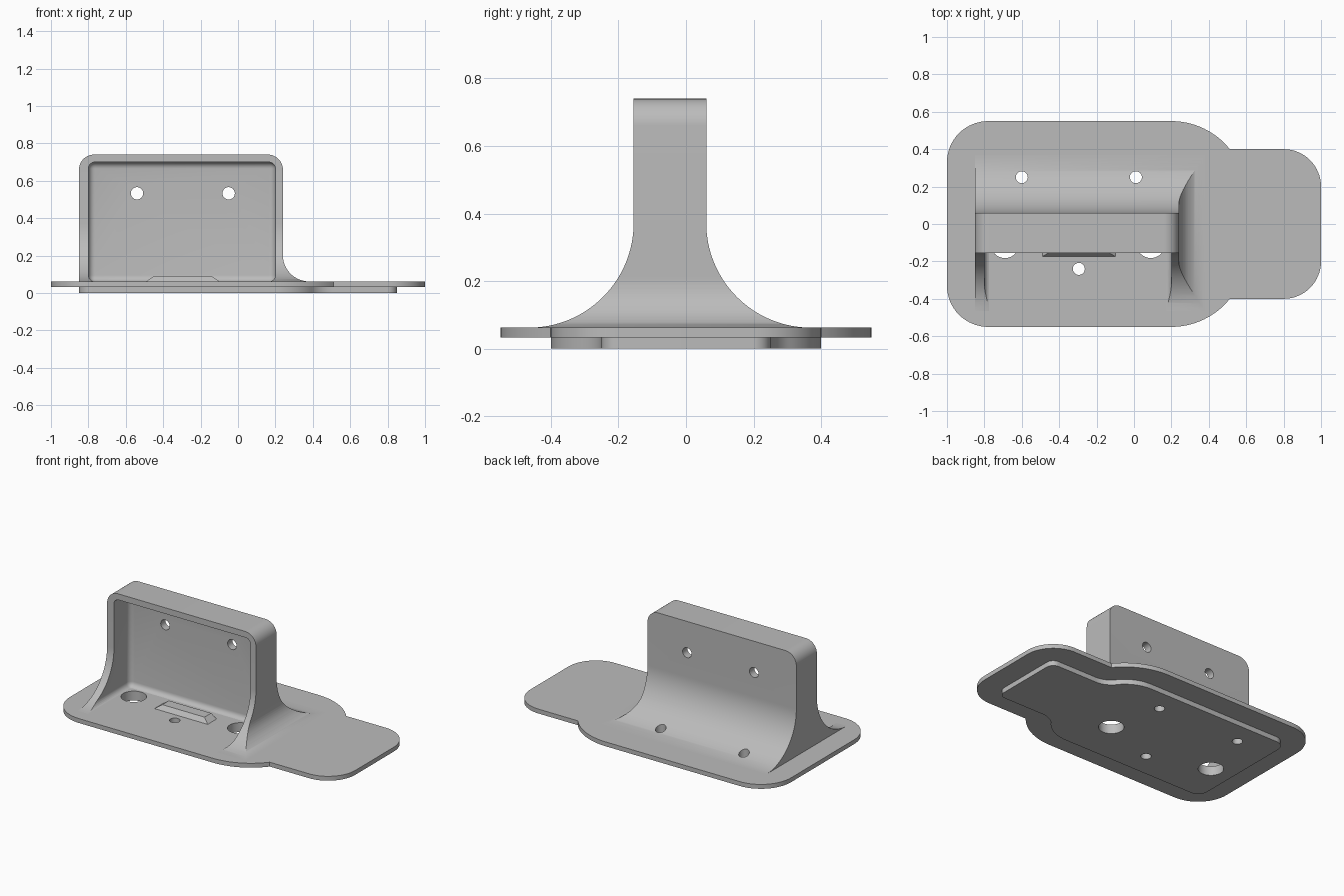
import bpy, bmesh
from math import sin, cos, radians, degrees, atan2

old = bpy.data.objects.get("Cube")
if old:
    bpy.data.objects.remove(old, do_unlink=True)

GREY = (0.5, 0.5, 0.5, 1)
mat = bpy.data.materials.new("plain grey")
mat.use_nodes = True
mat.diffuse_color = GREY
mat.node_tree.nodes["Principled BSDF"].inputs["Base Color"].default_value = GREY

PLATE_LOW, PLATE_TOP = 0.033, 0.062


def finish(bm, name):
    bmesh.ops.remove_doubles(bm, verts=bm.verts, dist=1e-5)
    bmesh.ops.recalc_face_normals(bm, faces=bm.faces)
    mesh = bpy.data.meshes.new(name)
    bm.to_mesh(mesh)
    bm.free()
    mesh.materials.append(mat)
    ob = bpy.data.objects.new(name, mesh)
    bpy.context.collection.objects.link(ob)
    return ob


def arc(cx, cy, r, a0, a1, n=16):
    angles = [radians(a0 + (a1 - a0) * i / n) for i in range(n + 1)]
    return [(cx + r * cos(a), cy + r * sin(a)) for a in angles]


def prism(name, pts, axis, lo, hi):
    """Extrude a 2D profile along an axis from lo to hi."""
    place = {"x": lambda u, v, t: (t, u, v),
             "y": lambda u, v, t: (u, t, v),
             "z": lambda u, v, t: (u, v, t)}[axis]
    clean = [p for i, p in enumerate(pts)
             if abs(p[0] - pts[i - 1][0]) + abs(p[1] - pts[i - 1][1]) > 1e-5]
    bm = bmesh.new()
    rings = [[bm.verts.new(place(u, v, t)) for u, v in clean] for t in (lo, hi)]
    bm.faces.new(rings[0])
    bm.faces.new(rings[1])
    for i in range(len(clean)):
        bm.faces.new((rings[0][i - 1], rings[0][i], rings[1][i], rings[1][i - 1]))
    return finish(bm, name)


def box(name, lo, hi, bevel=0):
    bm = bmesh.new()
    bmesh.ops.create_cube(bm, size=1)
    for v in bm.verts:
        v.co = [(a + b) / 2 + c * (b - a) for a, b, c in zip(lo, hi, v.co)]
    if bevel:
        bmesh.ops.bevel(bm, geom=bm.edges[:], offset=bevel, segments=6,
                        profile=0.5, affect="EDGES")
    return finish(bm, name)


def activate(ob):
    bpy.ops.object.select_all(action="DESELECT")
    ob.select_set(True)
    bpy.context.view_layer.objects.active = ob


def boolean(ob, tool, operation="DIFFERENCE"):
    mod = ob.modifiers.new("cut", "BOOLEAN")
    mod.operation, mod.object, mod.solver = operation, tool, "EXACT"
    activate(ob)
    bpy.ops.object.modifier_apply(modifier=mod.name)


def outline(inset):
    """Plate outline, moved inward by the inset."""
    neck = degrees(atan2(0.25, 0.31))
    half = arc(0.8, 0.2, 0.2 - inset, 0, 90)
    half += arc(0.51, 0.4, inset, -90, neck - 180)
    half += arc(0.2, 0.15, 0.4 - inset, neck, 90)
    half += arc(-0.78, 0.33, 0.22 - inset, 90, 180)
    return half + [(x, -y) for x, y in reversed(half)]


# Base plate and the raised pad beneath it
plate = prism("base_plate", outline(0), "z", PLATE_LOW, PLATE_TOP)
pad = prism("under_pad", outline(0.15), "z", 0, PLATE_LOW + 0.002)

# Upright housing: flared side profile crossed with the front profile
R = 0.31
side = [(-0.155 - R, 0.05)] + arc(-0.155 - R, PLATE_TOP + R, R, -90, 0, 32)
side += [(-0.155, 0.8), (0.06, 0.8)]
side += arc(0.06 + R, PLATE_TOP + R, R, 180, 270, 32) + [(0.06 + R, 0.05)]
front = [(-0.85, 0.045), (0.38, 0.045)]
front += arc(0.38, PLATE_TOP + 0.14, 0.14, 270, 180)
front += arc(0.16, 0.66, 0.08, 0, 90) + arc(-0.77, 0.66, 0.08, 90, 180)
housing = prism("housing", side, "x", -0.95, 0.6)
cross = prism("front_cutter", front, "y", -0.6, 0.6)
boolean(housing, cross, "INTERSECT")

# Open front pocket with rounded inner edges
pocket = box("pocket_cutter", (-0.8, -1, 0.0605), (0.2, 0.01, 0.7), 0.035)
boolean(housing, pocket)

# Vertical screw holes and cable holes, and wall holes
cutters = [cross, pocket]
for x, y, r in [(-0.6, 0.25, 0.032), (0.01, 0.25, 0.032), (-0.295, -0.24, 0.032),
                (-0.69, -0.105, 0.077), (0.09, -0.105, 0.077)]:
    hole = prism("hole_cutter", arc(x, y, r, 0, 360, 32)[:-1], "z", -0.1, 0.2)
    cutters.append(hole)
    for ob in (plate, pad, housing):
        boolean(ob, hole)
for x in (-0.54, -0.05):
    hole = prism("wall_cutter", arc(x, 0.533, 0.033, 0, 360, 32)[:-1], "y", -0.1, 0.2)
    cutters.append(hole)
    boolean(housing, hole)
for ob in cutters:
    bpy.data.objects.remove(ob, do_unlink=True)

# Low wedge-shaped catch on the pocket floor
catch = box("floor_catch", (-0.5, -0.18, 0.055), (-0.09, -0.08, 0.09))
for v in catch.data.vertices:
    if v.co.z > 0.08:
        v.co.x += 0.05 if v.co.x < -0.3 else -0.05
        if v.co.y < -0.15:
            v.co.y += 0.03

for ob in (plate, pad, housing, catch):
    activate(ob)
    bpy.ops.object.shade_smooth_by_angle(angle=radians(25))
